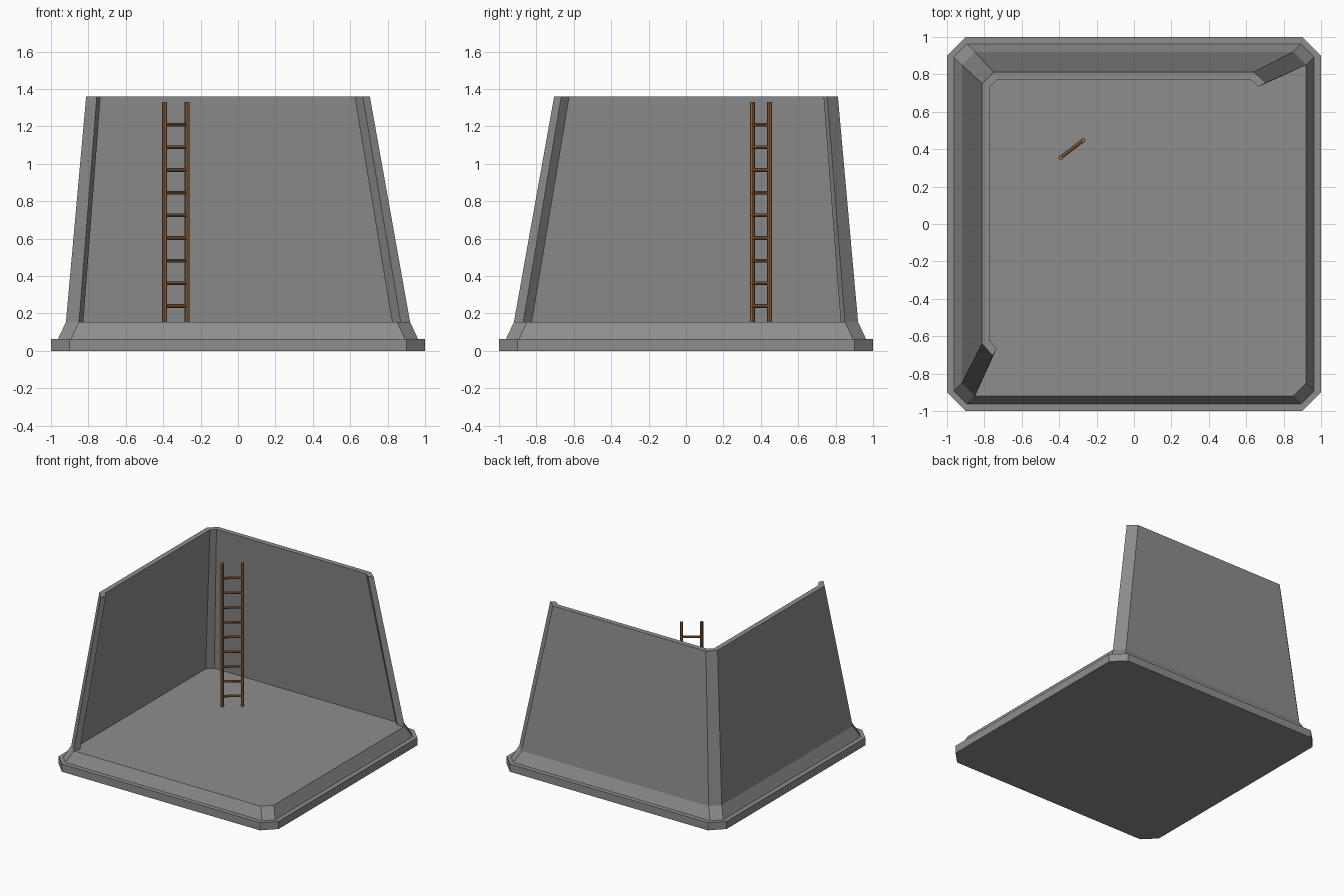
import bpy, bmesh
from mathutils import Vector

if "Cube" in bpy.data.objects:
    bpy.data.objects.remove(bpy.data.objects["Cube"])


def material(name, color):
    mat = bpy.data.materials.new(name)
    mat.diffuse_color = (*color, 1)
    mat.use_nodes = True
    mat.node_tree.nodes["Principled BSDF"].inputs["Base Color"].default_value = mat.diffuse_color
    return mat


stone = material("dark_stone", (0.27, 0.27, 0.27))
wood = material("wood", (0.31, 0.135, 0.05))


def finish(bm, name, mat):
    bmesh.ops.recalc_face_normals(bm, faces=bm.faces)
    mesh = bpy.data.meshes.new(name)
    bm.to_mesh(mesh)
    bm.free()
    mesh.materials.append(mat)
    obj = bpy.data.objects.new(name, mesh)
    bpy.context.collection.objects.link(obj)
    return obj


def loft(name, rings, mat, closed=True):
    """Bridge closed rings of points and cap both ends."""
    bm = bmesh.new()
    loops = [[bm.verts.new(p) for p in r] for r in rings]
    n = len(loops[0])
    for a, b in zip(loops, loops[1:]):
        for i in range(n):
            j = (i + 1) % n
            bm.faces.new((a[i], a[j], b[j], b[i]))
    bm.faces.new(loops[0])
    bm.faces.new(loops[-1])
    return finish(bm, name, mat)


def octagon(h, k, z):
    """Square of half-size h whose chamfers start at k."""
    return [(x, y, z) for x, y in ((h, -k), (h, k), (k, h), (-k, h),
                                   (-h, k), (-h, -k), (-k, -h), (k, -h))]


def mirrored(half):
    """Mirror a half path across the x = -y diagonal."""
    return half + [(-y, -x) for x, y in reversed(half)]


# Stepped plinth with bevelled floor edge
FLOOR, TOP = 0.155, 1.36
loft("floor_base", [octagon(1, 0.9, 0), octagon(1, 0.9, 0.063),
                    octagon(0.963, 0.893, 0.063), octagon(0.92, 0.85, FLOOR)],
     stone)

# Leaning back and left walls: one folded panel lofted along its plan path
outer_low = mirrored([(0.92, 0.85), (0.85, 0.92), (-0.85, 0.92)])
inner_low = mirrored([(0.87, 0.827), (0.825, 0.873), (-0.827, 0.873)])
outer_top = mirrored([(0.705, 0.755), (0.64, 0.812), (-0.75, 0.812)])
inner_top = mirrored([(0.667, 0.735), (0.625, 0.77), (-0.735, 0.77)])
sections = [[(*p, z) for p, z in zip(s, (FLOOR, FLOOR, TOP, TOP))]
            for s in zip(outer_low, inner_low, inner_top, outer_top)]
loft("corner_walls", sections, stone)


# Wooden ladder
def rod(name, a, b, radius, sides=8):
    a, b = Vector(a), Vector(b)
    bm = bmesh.new()
    bmesh.ops.create_cone(bm, cap_ends=True, segments=sides, radius1=radius,
                          radius2=radius, depth=(b - a).length)
    obj = finish(bm, name, wood)
    obj.location = (a + b) / 2
    obj.rotation_mode = 'QUATERNION'
    obj.rotation_quaternion = (b - a).to_track_quat('Z', 'Y')
    return obj


left, right = (-0.392, 0.355), (-0.272, 0.447)
for name, p in (("ladder_rail_left", left), ("ladder_rail_right", right)):
    rod(name, (*p, FLOOR), (*p, 1.332), 0.013)
for i in range(9):
    z = 0.24 + 0.1212 * i
    rod(f"ladder_rung_{i + 1}", (*left, z), (*right, z), 0.01)
